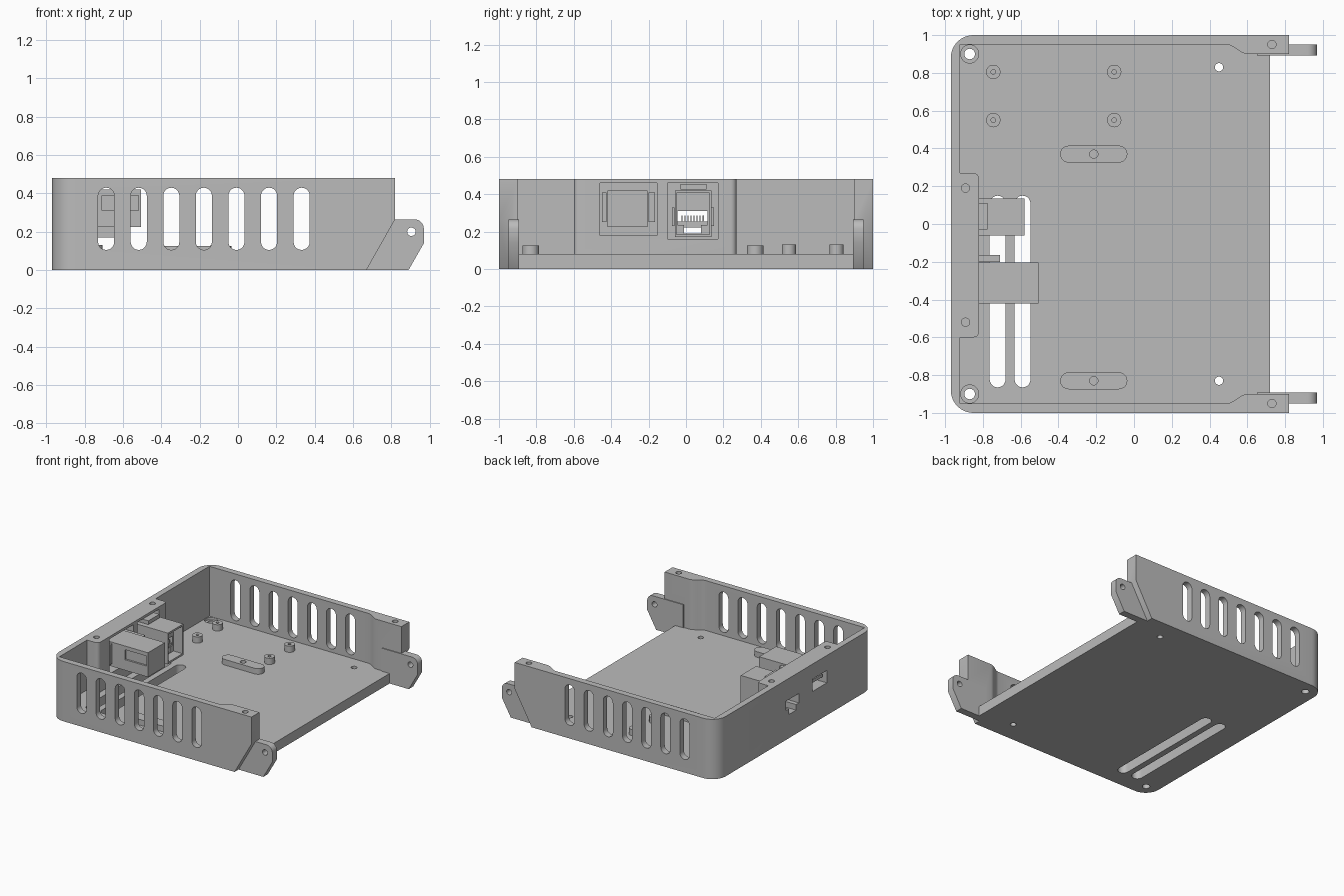
import bpy, bmesh
from math import sin, cos, pi, radians
from mathutils import Vector

cube = bpy.data.objects.get("Cube")
if cube:
    bpy.data.objects.remove(cube)

grey = bpy.data.materials.new("mid grey plastic")
grey.use_nodes = True
grey.diffuse_color = (0.5, 0.5, 0.5, 1)
grey.node_tree.nodes["Principled BSDF"].inputs["Base Color"].default_value = (0.5, 0.5, 0.5, 1)


# ---------- helpers ----------
def arc(cx, cy, r, a, b, n=10):
    return [(cx + r * cos(radians(a + (b - a) * i / n)),
             cy + r * sin(radians(a + (b - a) * i / n))) for i in range(n + 1)]


def circle(cx, cy, r):
    return arc(cx, cy, r, 0, 345, 23)


def stadium(x0, x1, y0, y1):
    """Slot outline with rounded ends on its short sides."""
    r = min(x1 - x0, y1 - y0) / 2
    if x1 - x0 < y1 - y0:
        return arc(x0 + r, y1 - r, r, 0, 180) + arc(x0 + r, y0 + r, r, 180, 360)
    return arc(x1 - r, y0 + r, r, -90, 90) + arc(x0 + r, y0 + r, r, 90, 270)


def prism(bm, pts, lo, hi, axis="z"):
    """Extrude a 2D outline along z (outline in xy) or y (outline in xz)."""
    put = (lambda p, h: (p[0], p[1], h)) if axis == "z" else (lambda p, h: (p[0], h, p[1]))
    a = [bm.verts.new(put(p, lo)) for p in pts]
    b = [bm.verts.new(put(p, hi)) for p in pts]
    bm.faces.new(a)
    bm.faces.new(b[::-1])
    for i in range(len(pts)):
        j = (i + 1) % len(pts)
        bm.faces.new((a[i], b[i], b[j], a[j]))


def box(bm, x, y, z):
    prism(bm, [(x[0], y[0]), (x[1], y[0]), (x[1], y[1]), (x[0], y[1])], z[0], z[1])


def make(name, bm):
    bmesh.ops.recalc_face_normals(bm, faces=bm.faces)
    me = bpy.data.meshes.new(name)
    bm.to_mesh(me)
    bm.free()
    me.materials.append(grey)
    ob = bpy.data.objects.new(name, me)
    bpy.context.collection.objects.link(ob)
    return ob


def combine(target, tool, operation):
    mod = target.modifiers.new("boolean", "BOOLEAN")
    mod.operation, mod.object, mod.solver = operation, tool, "EXACT"
    mod.use_self = True
    bpy.context.view_layer.objects.active = target
    bpy.ops.object.modifier_apply(modifier=mod.name)
    bpy.data.objects.remove(tool)


# ---------- walls: C-shaped outline with thick connector section ----------
half = arc(-0.85, 0.88, 0.12, 180, 90)
ramp = [(0.60 - 0.11 * t, 0.90 + 0.05 * (3 * t * t - 2 * t ** 3)) for t in [i / 8 for i in range(9)]]
end = [(0.82, 1.0), (0.82, 0.90)] + ramp
outer_back = half + end + [(-0.92, 0.95)]
outer_front = [(x, -y) for x, y in reversed(outer_back)]
bulge = ([(-0.92, 0.27)] + arc(-0.85, 0.24, 0.03, 90, 0, 5)
         + arc(-0.85, -0.57, 0.03, 0, -90, 5) + [(-0.92, -0.60)])
bm = bmesh.new()
prism(bm, outer_back + bulge + outer_front, 0, 0.48)
tray = make("tray", bm)

# ---------- floor ----------
bm = bmesh.new()
box(bm, (-0.94, 0.72), (-0.95, 0.95), (0, 0.08))
combine(tray, make("floor", bm), "UNION")

# ---------- hinge tabs ----------
bm = bmesh.new()
tab = ([(0.65, 0), (0.89, 0), (0.97, 0.14)] + arc(0.92, 0.215, 0.05, 0, 90, 6) + [(0.65, 0.265)])
for s in (-1, 1):
    prism(bm, tab, s * 0.893, s * 0.95, "y")
combine(tray, make("hinge_tabs", bm), "UNION")

# ---------- standoffs and mounting pads ----------
posts = [(x, y) for x in (-0.745, -0.105) for y in (0.55, 0.805)]
pads = [(-0.213, 0.37), (-0.213, -0.83)]
bm = bmesh.new()
for x, y in posts:
    prism(bm, circle(x, y, 0.038), 0.06, 0.13)
for x, y in pads:
    prism(bm, stadium(x - 0.178, x + 0.178, y - 0.045, y + 0.045), 0.06, 0.125)
combine(tray, make("standoffs", bm), "UNION")

# ---------- openings in the tray ----------
bm = bmesh.new()
for i in range(7):                                   # side vents
    x = -0.688 + 0.17 * i
    for s in (-1, 1):
        prism(bm, stadium(x - 0.042, x + 0.042, 0.105, 0.43), s * 0.93, s * 1.02, "y")
for x in (-0.722, -0.59):                            # floor vents
    prism(bm, stadium(x - 0.042, x + 0.042, -0.865, 0.15), -0.02, 0.1)
for s in (-1, 1):
    # slanted lower ends, tab holes, screw holes
    prism(bm, [(0.67, 0), (0.82, 0.265), (0.9, 0.265), (0.9, -0.05), (0.642, -0.05)],
          s * 0.95, s * 1.05, "y")
    prism(bm, circle(0.905, 0.20, 0.022), s * 0.85, s * 0.99, "y")
    prism(bm, circle(0.73, s * 0.95, 0.022), 0.38, 0.5)
    prism(bm, circle(0.45, s * 0.83, 0.022), -0.02, 0.1)
    prism(bm, circle(-0.87, s * 0.90, 0.028), -0.02, 0.1)
for x, y in posts:
    prism(bm, circle(x, y, 0.012), 0.07, 0.15)
for x, y in pads:
    prism(bm, circle(x, y, 0.022), 0.07, 0.15)
for y in (0.19, -0.52):
    prism(bm, circle(-0.892, y, 0.022), 0.36, 0.5)
combine(tray, make("opening_cutter", bm), "DIFFERENCE")

# counterbores and connector pockets
bm = bmesh.new()
for s in (-1, 1):
    prism(bm, circle(-0.87, s * 0.90, 0.048), 0.06, 0.1)
box(bm, (-0.92, -0.80), (-0.46, -0.155), (0.18, 0.46))
box(bm, (-0.92, -0.80), (-0.10, 0.17), (0.16, 0.46))
combine(tray, make("pocket_cutter", bm), "DIFFERENCE")


def port_cutter():
    """Outer port shapes, shared by the wall and the connectors."""
    bm = bmesh.new()
    box(bm, (-1.0, -0.75), (-0.40, -0.22), (0.26, 0.36))
    box(bm, (-1.0, -0.5), (-0.045, 0.115), (0.235, 0.31))
    box(bm, (-1.0, -0.5), (-0.01, 0.08), (0.19, 0.24))
    return make("port_cutter", bm)


combine(tray, port_cutter(), "DIFFERENCE")

# ---------- flat port connector ----------
bm = bmesh.new()
box(bm, (-0.92, -0.505), (-0.42, -0.205), (0.225, 0.42))
usb = make("flat_port_connector", bm)
combine(usb, port_cutter(), "DIFFERENCE")
bm = bmesh.new()
box(bm, (-0.71, -0.52), (-0.45, -0.405), (0.31, 0.39))   # side recess
combine(usb, make("recess_cutter", bm), "DIFFERENCE")
bm = bmesh.new()
box(bm, (-0.92, -0.71), (-0.20, -0.165), (0.25, 0.41))
box(bm, (-0.92, -0.82), (-0.45, -0.425), (0.25, 0.41))
box(bm, (-0.94, -0.76), (-0.385, -0.235), (0.305, 0.33))
make("flat_port_latches", bm)

# ---------- network jack ----------
bm = bmesh.new()
box(bm, (-0.92, -0.58), (-0.06, 0.135), (0.17, 0.42))
jack = make("jack_connector", bm)
combine(jack, port_cutter(), "DIFFERENCE")
bm = bmesh.new()
box(bm, (-0.66, -0.5), (-0.05, 0.125), (0.185, 0.405))   # open rear
combine(jack, make("jack_rear_cutter", bm), "DIFFERENCE")
bm = bmesh.new()
box(bm, (-0.92, -0.775), (-0.03, 0.11), (0.425, 0.455))
for y in (-0.076, 0.137):
    box(bm, (-0.92, -0.83), (y, y + 0.014), (0.23, 0.33))
make("jack_latches", bm)
bm = bmesh.new()
for i in range(8):                                       # contact comb
    y = -0.022 + 0.0163 * i
    box(bm, (-0.72, -0.67), (y - 0.003, y + 0.003), (0.23, 0.285))
box(bm, (-0.72, -0.67), (-0.047, 0.117), (0.222, 0.255))
make("jack_contacts", bm)

# ---------- shading ----------
bpy.ops.object.select_all(action="DESELECT")
for ob in bpy.context.scene.objects:
    if ob.type == "MESH" and grey.name in ob.data.materials:
        ob.select_set(True)
        bpy.context.view_layer.objects.active = ob
bpy.ops.object.shade_smooth_by_angle(angle=radians(30))
